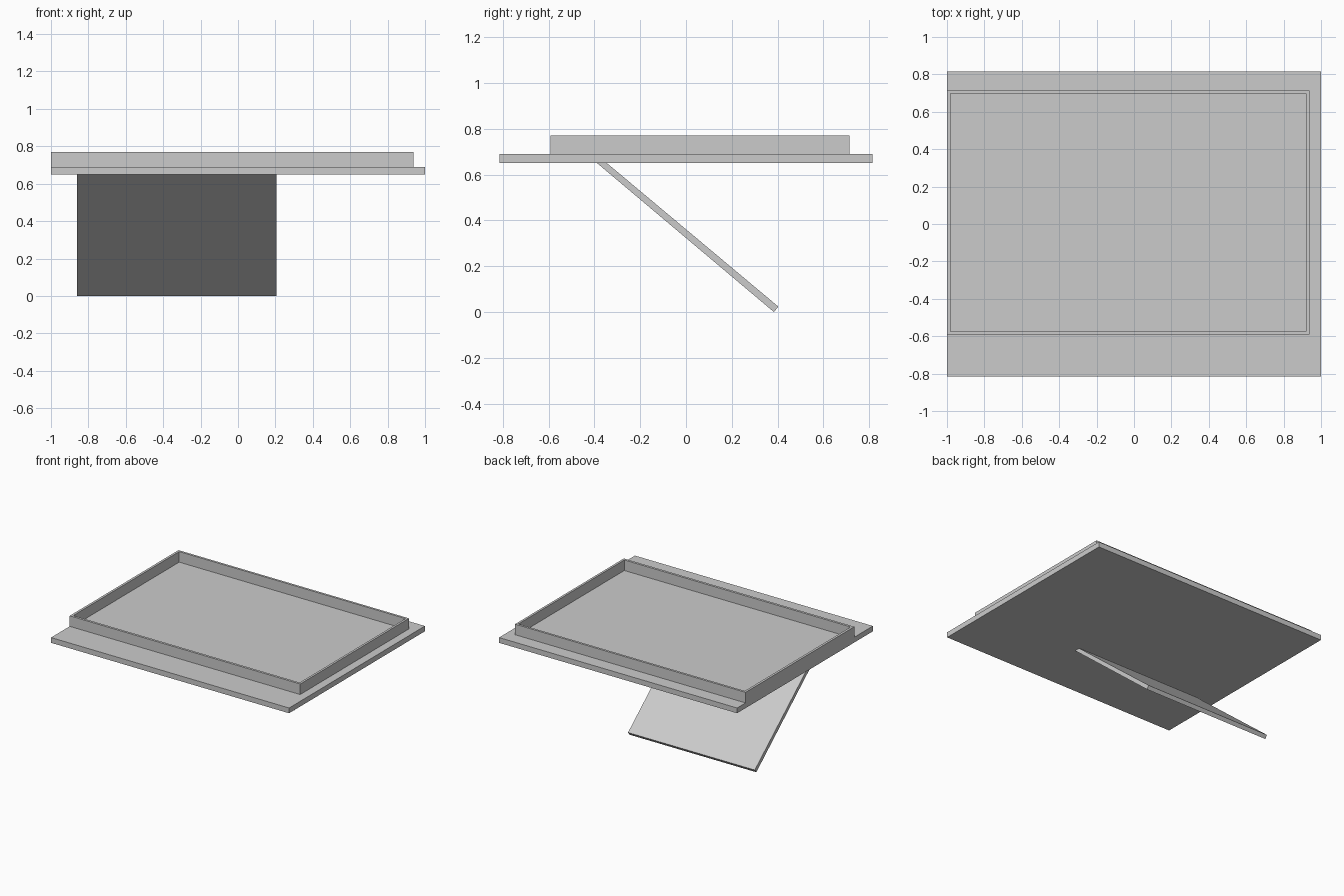
import bpy
import bmesh

cube = bpy.data.objects.get("Cube")
if cube:
    bpy.data.objects.remove(cube, do_unlink=True)

grey = bpy.data.materials.new("plain_grey")
grey.use_nodes = True
colour = (0.6, 0.6, 0.6, 1)
grey.diffuse_color = colour
grey.node_tree.nodes["Principled BSDF"].inputs["Base Color"].default_value = colour


def finish(name, bm):
    """Turn a bmesh into a flat-shaded grey object."""
    bmesh.ops.recalc_face_normals(bm, faces=bm.faces)
    mesh = bpy.data.meshes.new(name)
    bm.to_mesh(mesh)
    bm.free()
    mesh.materials.append(grey)
    obj = bpy.data.objects.new(name, mesh)
    bpy.context.collection.objects.link(obj)
    return obj


def extrude(name, outline, offset):
    """Extrude a closed outline along an offset."""
    bm = bmesh.new()
    face = bm.faces.new([bm.verts.new(p) for p in outline])
    new = bmesh.ops.extrude_face_region(bm, geom=[face], use_keep_orig=True)["geom"]
    moved = [v for v in new if isinstance(v, bmesh.types.BMVert)]
    bmesh.ops.translate(bm, verts=moved, vec=offset)
    return finish(name, bm)


def rectangle(x0, x1, y0, y1, z):
    return [(x0, y0, z), (x1, y0, z), (x1, y1, z), (x0, y1, z)]


BASE_Z, DECK_Z, RIM_Z = 0.65, 0.69, 0.77

# Flat base slab
extrude("base_slab", rectangle(-1, 1, -0.815, 0.815, BASE_Z), (0, 0, DECK_Z - BASE_Z))

# Thin upright rim, open in the middle
bm = bmesh.new()
outer = rectangle(-1, 0.937, -0.592, 0.714, DECK_Z)
inner = rectangle(-0.982, 0.92, -0.574, 0.697, DECK_Z)
rings = [[bm.verts.new((x, y, z)) for x, y, _ in ring]
         for ring, z in ((outer, DECK_Z), (outer, RIM_Z), (inner, RIM_Z), (inner, DECK_Z))]
for k in range(4):
    a, b = rings[k], rings[(k + 1) % 4]
    for i in range(4):
        j = (i + 1) % 4
        bm.faces.new((a[i], a[j], b[j], b[i]))
finish("raised_rim", bm)

# Slanted support plate below the slab
profile = [(-0.388, BASE_Z), (-0.345, BASE_Z), (0.403, 0.024), (0.384, 0)]
extrude("slanted_support", [(-0.86, y, z) for y, z in profile], (1.065, 0, 0))
